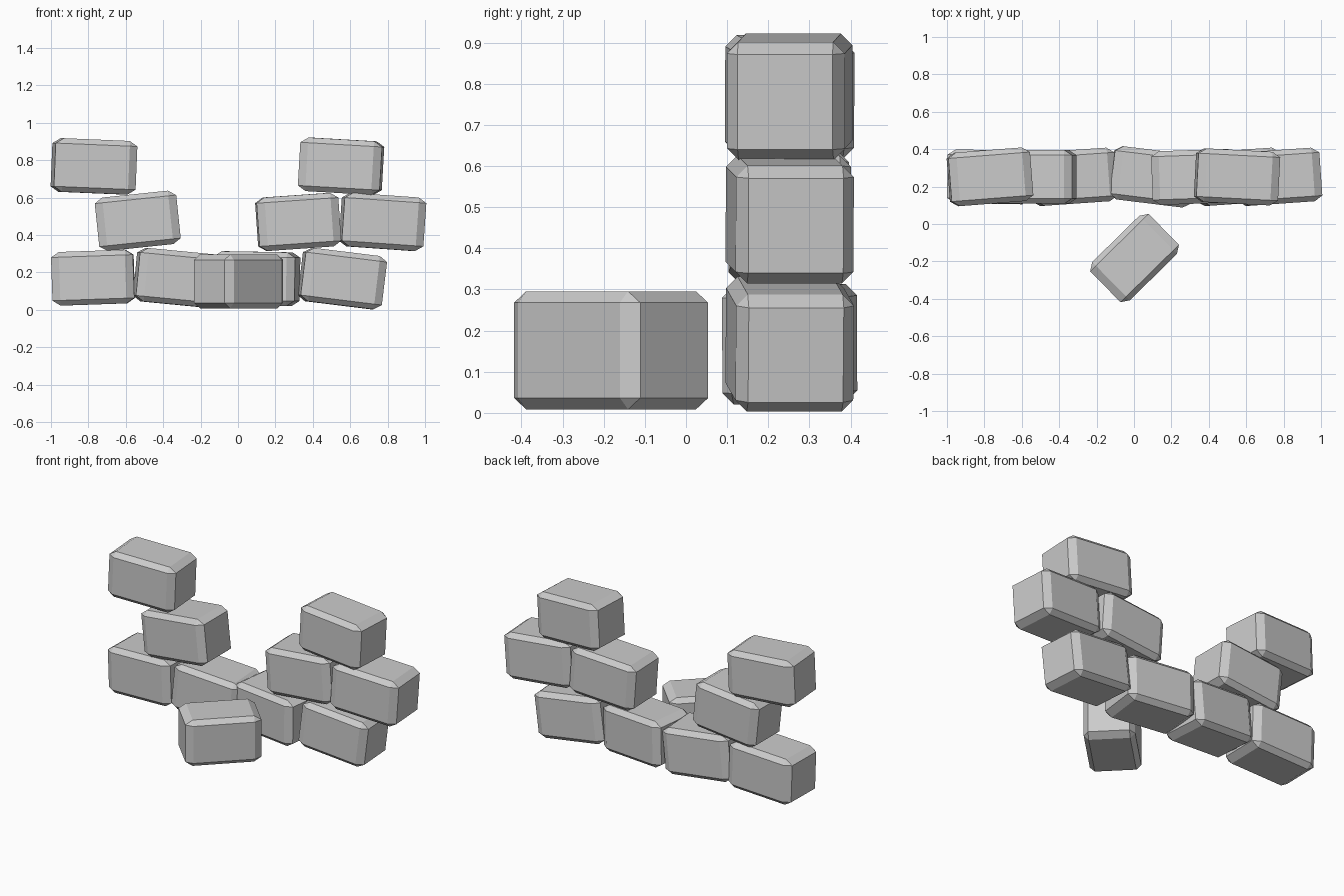
import bpy, bmesh
from math import radians
from mathutils import Matrix

if "Cube" in bpy.data.objects:
    bpy.data.objects.remove(bpy.data.objects["Cube"])

BRICK_SIZE = (0.438, 0.287, 0.287)


def brick(name, loc, tilt, yaw):
    """Chamfered brick; tilt lifts the right end, yaw turns it seen from above (degrees)."""
    bm = bmesh.new()
    bmesh.ops.create_cube(bm, size=1.0)
    # bevelled before stretching, so the chamfers are longer along the brick
    bmesh.ops.bevel(bm, geom=bm.edges[:], offset=0.097, offset_type='OFFSET',
                    segments=1, profile=0.5, affect='EDGES')
    bmesh.ops.transform(bm, matrix=Matrix.Diagonal((*BRICK_SIZE, 1)), verts=bm.verts)
    bmesh.ops.recalc_face_normals(bm, faces=bm.faces)
    mesh = bpy.data.meshes.new(name)
    bm.to_mesh(mesh)
    bm.free()
    obj = bpy.data.objects.new(name, mesh)
    obj.location = loc
    obj.rotation_euler = (0, radians(-tilt), radians(yaw))
    bpy.context.collection.objects.link(obj)


# Wall courses from the bottom up: x, z, tilt, yaw
WALL_Y = 0.252
courses = {
    "bottom_brick": [(-0.775, 0.172, 2, -1), (-0.325, 0.171, -5.5, 4),
                     (0.10, 0.167, -1, -7), (0.558, 0.167, -7, 4)],
    "middle_brick": [(-0.536, 0.476, 6, 0), (0.322, 0.470, 4, 2),
                     (0.773, 0.470, -4, 4)],
    "top_brick": [(-0.770, 0.767, -2.4, 4.5), (0.551, 0.768, -3.3, -3)],
}
for name, row in courses.items():
    for i, (x, z, tilt, yaw) in enumerate(row, 1):
        brick(f"{name}_{i}", (x, WALL_Y, z), tilt, yaw)

# Loose brick lying in front of the wall
brick("fallen_brick", (0.003, -0.182, 0.152), 0, 44.5)
